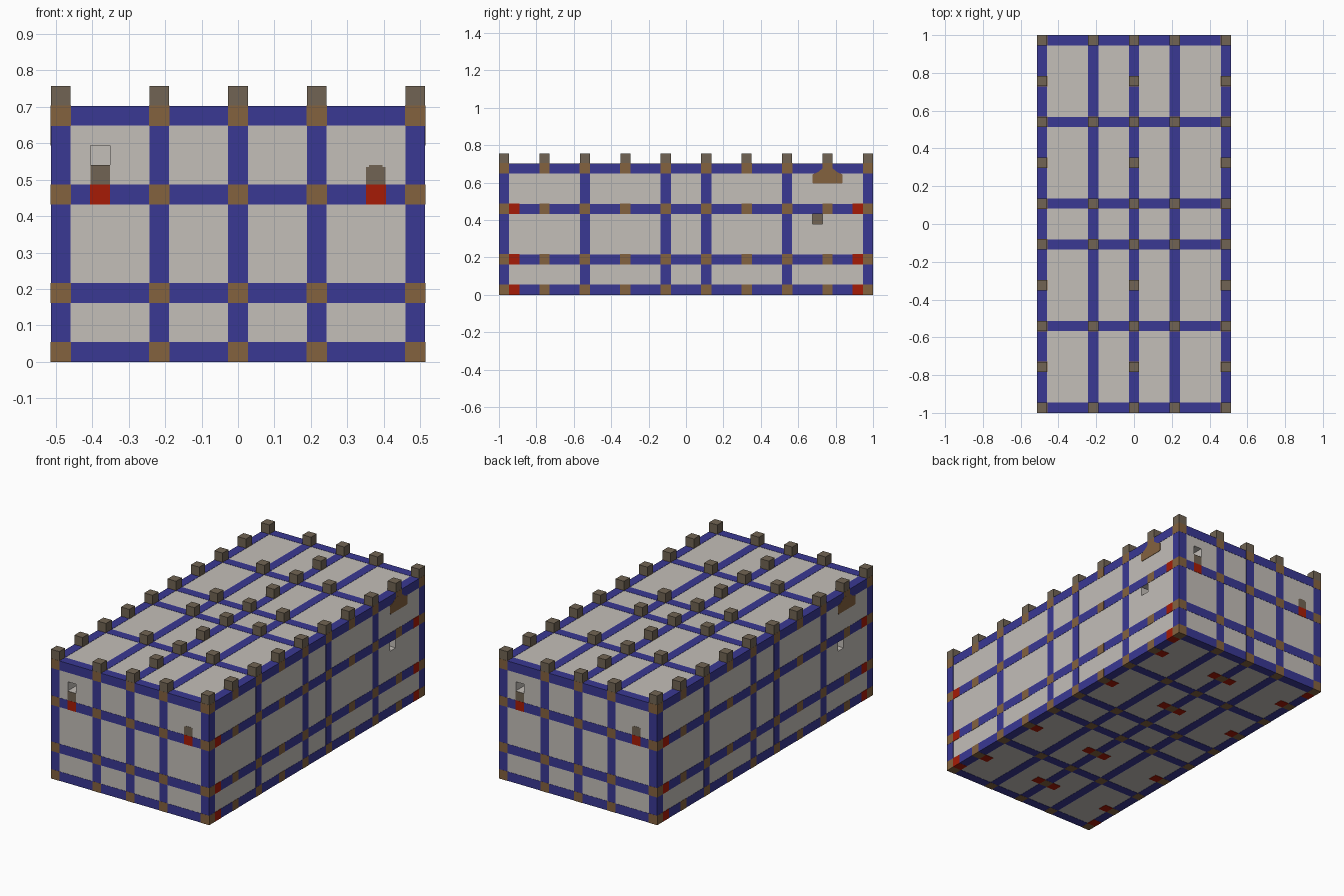
import bpy, bmesh
from mathutils import Matrix, Vector

S = 2 / 37            # one block
EPS = 0.0012          # slight overlap so parts never share a plane
cube = bpy.data.objects.get("Cube")
if cube:
    bpy.data.objects.remove(cube, do_unlink=True)


def material(name, srgb):
    col = tuple((c / 255) ** 2.2 for c in srgb) + (1,)
    m = bpy.data.materials.new(name)
    m.use_nodes = True
    m.diffuse_color = col
    b = m.node_tree.nodes["Principled BSDF"]
    b.inputs["Base Color"].default_value = col
    b.inputs["Roughness"].default_value = 0.9
    return m


PANEL = material("pale grey panel", (194, 189, 183))
BLUE = material("blue beam", (60, 59, 146))
BROWN = material("brown joint", (131, 98, 65))
STONE = material("grey brown stone", (112, 100, 84))
RED = material("red block", (165, 33, 15))


def finish(name, bm, mat):
    bmesh.ops.recalc_face_normals(bm, faces=bm.faces)
    me = bpy.data.meshes.new(name)
    bm.to_mesh(me)
    bm.free()
    me.materials.append(mat)
    ob = bpy.data.objects.new(name, me)
    bpy.context.collection.objects.link(ob)
    return ob


def boxes(name, mat, items, grow=0.0):
    """Each item is (centre, size) in blocks; z centre 0 is the ground layer."""
    bm = bmesh.new()
    for c, size in items:
        pos = Vector((c[0], c[1], c[2] + 0.5)) * S
        scale = [d * S + 2 * grow for d in size] + [1]
        bmesh.ops.create_cube(bm, size=1, matrix=Matrix.Translation(pos) @ Matrix.Diagonal(scale))
    return finish(name, bm, mat)


def turned(items):
    """Add the copy turned half round the vertical axis."""
    return items + [((-c[0], -c[1], c[2]), d) for c, d in items]


XS = (-9, -4, 0, 4, 9)
YS = (-18, -10, -2, 2, 10, 18)
MIDS = (-14, -6, 6, 14)
ZS = (0, 3, 8, 12)
ONE = (1, 1, 1)

# Panel body with small square recesses
body = boxes("wall_panels", PANEL, [((0, 0, 6), (19, 37, 13))], -EPS)
cutter = boxes("recess_cutter", PANEL, turned([((-7, -18, 10), (1, 2, 1)), ((9, 13, 7), (2, 1, 1))]))
mod = body.modifiers.new("recesses", "BOOLEAN")
mod.operation, mod.solver, mod.object = "DIFFERENCE", "EXACT", cutter
bpy.context.view_layer.objects.active = body
bpy.ops.object.modifier_apply(modifier=mod.name)
bpy.data.objects.remove(cutter, do_unlink=True)
boxes("recess_backs", STONE, turned([((8.05, 13, 7), (0.1, 1, 1))]))

# Beams along each axis
beams = []
for z in ZS:
    beams += [((x, 0, z), (1, 37, 1)) for x in (-9, 9)]
    beams += [((0, y, z), (19, 1, 1)) for y in (-18, 18)]
for z in (0, 12):
    beams += [((x, 0, z), (1, 37, 1)) for x in XS[1:-1]]
    beams += [((0, y, z), (19, 1, 1)) for y in YS[1:-1]]
posts = [((x, y, 6), (1, 1, 13)) for x in XS for y in YS if abs(x) == 9 or abs(y) == 18]
boxes("horizontal_beams", BLUE, beams)
boxes("upright_beams", BLUE, posts)

# Joints where beams meet, and knobs standing above them
crossings = [(x, y) for x in XS for y in YS] + [(x, y) for x in (-9, 0, 9) for y in MIDS]
joints = [((x, y, z), ONE) for x, y in crossings for z in ZS
          if z in (0, 12) or abs(x) == 9 or abs(y) == 18]
boxes("joints", BROWN, joints, EPS / 2)
boxes("top_knobs", STONE, [((x, y, 13), ONE) for x, y in crossings])

# Red blocks by the corners, under the floor and below the end fittings
reds = [((x, y, z), ONE) for x in (-9, 9) for y in (-17, 17) for z in (0, 3, 8)]
reds += [((x, y, 0), ONE) for x in (-8, -1, 1, 8) for y in MIDS]
reds += [((x, y, 8), ONE) for x in (-7, 7) for y in (-18, 18)]
boxes("red_blocks", RED, reds, EPS / 2)

# Stone fittings on both ends
boxes("end_fittings", STONE, turned([
    ((-7, -18, 9), ONE),
    ((7, -18, 8.95), (1, 1, 0.9)),
    ((7, -18, 9.45), (0.7, 1, 0.1))]))

# Flared brackets under one knob on each long side
half = [(1.4, 11), (1.5, 11.1), (1.5, 11.9), (1, 12.1), (0.5, 12.5)]
outline = half + [(-y, z) for y, z in reversed(half)]
bm = bmesh.new()
for side in (1, -1):
    ring = [bm.verts.new((side * (8.5 * S), side * (14 + y) * S, z * S)) for y, z in outline]
    face = bm.faces.new(ring)
    new = bmesh.ops.extrude_face_region(bm, geom=[face])["geom"]
    bmesh.ops.translate(bm, vec=(side * (S + EPS), 0, 0),
                        verts=[v for v in new if isinstance(v, bmesh.types.BMVert)])
finish("side_brackets", bm, BROWN)
